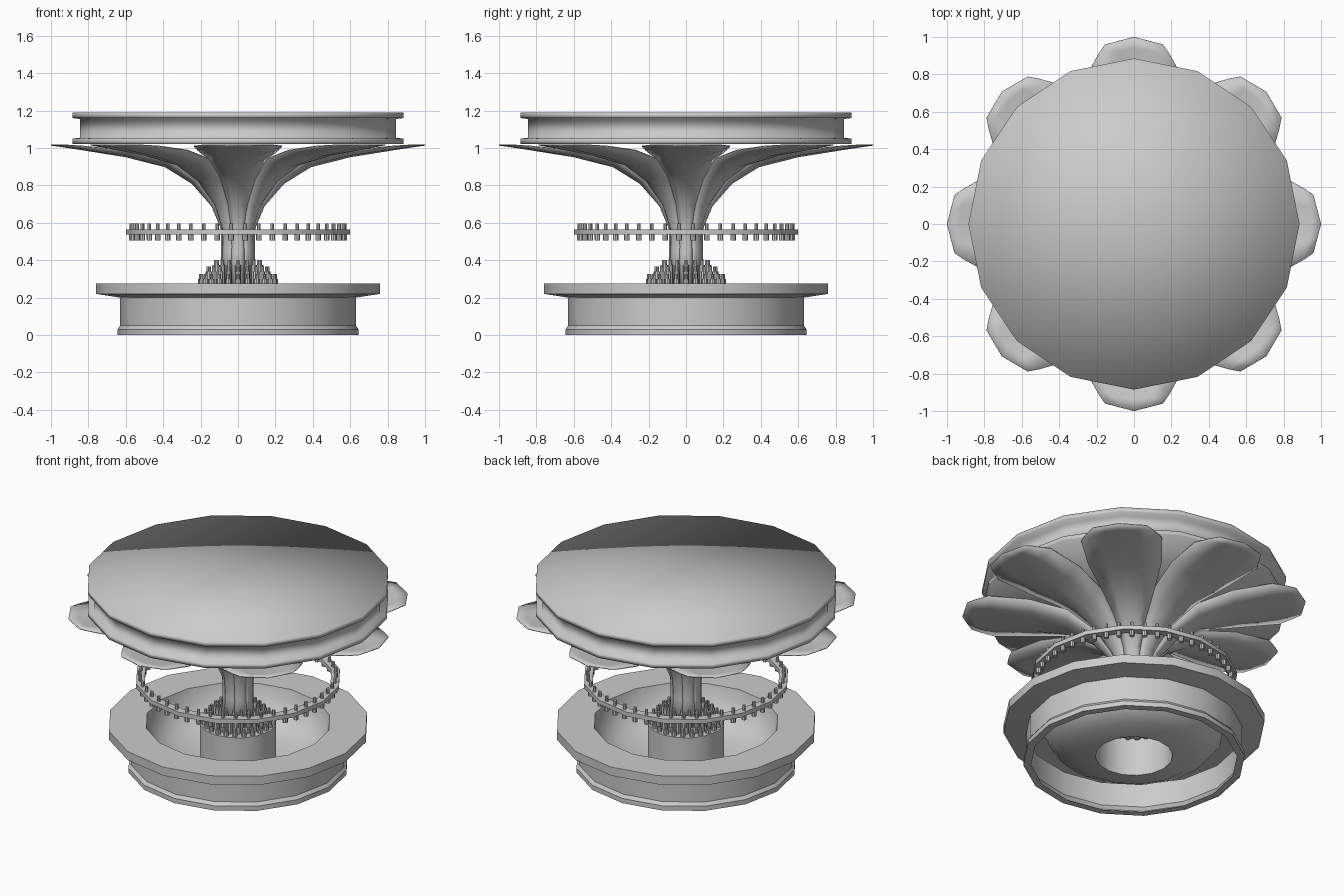
import bpy, bmesh, math
from mathutils import Matrix, Vector

cube = bpy.data.objects.get("Cube")
if cube:
    bpy.data.objects.remove(cube, do_unlink=True)

stone = bpy.data.materials.new("pale_grey_stone")
stone.use_nodes = True
GREY = (0.6, 0.6, 0.6, 1)
stone.diffuse_color = GREY
stone.node_tree.nodes["Principled BSDF"].inputs["Base Color"].default_value = GREY
SIDES = 16


def finish(name, bm, angle=None):
    mesh = bpy.data.meshes.new(name)
    bm.to_mesh(mesh)
    bm.free()
    mesh.materials.append(stone)
    obj = bpy.data.objects.new(name, mesh)
    bpy.context.collection.objects.link(obj)
    bpy.ops.object.select_all(action='DESELECT')
    obj.select_set(True)
    bpy.context.view_layer.objects.active = obj
    if angle:
        bpy.ops.object.shade_smooth_by_angle(angle=math.radians(angle))
    else:
        bpy.ops.object.shade_smooth()
    return obj


def lathe(name, profile, closed=False, angle=None):
    """Spin a (radius, height) profile around the z axis."""
    bm = bmesh.new()
    verts = [bm.verts.new((r, 0, z)) for r, z in profile]
    pairs = list(zip(verts, verts[1:]))
    if closed:
        pairs.append((verts[-1], verts[0]))
    edges = [bm.edges.new(p) for p in pairs]
    bmesh.ops.spin(bm, geom=verts + edges, axis=(0, 0, 1), cent=(0, 0, 0),
                   angle=math.tau, steps=SIDES, use_merge=False)
    bmesh.ops.remove_doubles(bm, verts=bm.verts, dist=0.0005)
    bmesh.ops.recalc_face_normals(bm, faces=bm.faces)
    return finish(name, bm, angle)


def post_circle(name, count, radius, parts, phase=0.0):
    """Circle of upright posts; each part is (post radius, bottom, top)."""
    bm = bmesh.new()
    for i in range(count):
        a = math.tau * (i + phase) / count
        for r, low, high in parts:
            place = Matrix.Translation((radius * math.cos(a), radius * math.sin(a),
                                        (low + high) / 2))
            bmesh.ops.create_cone(bm, cap_ends=True, segments=8, radius1=r,
                                  radius2=r, depth=high - low, matrix=place)
    return finish(name, bm, 40)


# Basin: foot, wall, overhanging rim, dished floor and central pedestal
lathe("basin", [(0.60, 0.0), (0.645, 0.0), (0.645, 0.03), (0.63, 0.05),
                (0.63, 0.20), (0.76, 0.22), (0.76, 0.275), (0.54, 0.275),
                (0.52, 0.18), (0.46, 0.10), (0.36, 0.05), (0.225, 0.03),
                (0.225, 0.275), (0.0, 0.275)], angle=35)

# Canopy: two flanges with a waist between them
lathe("canopy", [(0.0, 1.022), (0.885, 1.022), (0.885, 1.05), (0.845, 1.055),
                 (0.845, 1.155), (0.885, 1.16), (0.885, 1.19), (0.0, 1.19)])

# Petals: flaring blades rising from the stem; rows are radius, height,
# half width, how far the sides curl inward, how far the sides fall short
ROWS = [(0.095, 0.27, 0.036, 0.008, 0), (0.088, 0.45, 0.034, 0.008, 0),
        (0.09, 0.57, 0.036, 0.01, 0), (0.14, 0.69, 0.055, 0.02, 0),
        (0.245, 0.81, 0.1, 0.04, 0), (0.39, 0.90, 0.155, 0.045, 0),
        (0.60, 0.953, 0.215, 0.035, 0), (0.83, 0.99, 0.235, 0.02, 0),
        (0.94, 1.007, 0.19, 0.008, 0.03), (1.0, 1.015, 0.155, 0.002, 0.04)]
COLUMNS = (-1, -0.5, 0, 0.5, 1)
bm = bmesh.new()
for k in range(8):
    turn = Matrix.Rotation(math.tau * k / 8, 3, 'Z')
    grid = []
    for i, (r, z, half, curl, short) in enumerate(ROWS):
        before, after = ROWS[max(i - 1, 0)], ROWS[min(i + 1, len(ROWS) - 1)]
        slope = Vector((after[0] - before[0], after[1] - before[1])).normalized()
        line = []
        for t in COLUMNS:
            bend = curl * t * t
            p = Vector((r - bend * slope.y - short * abs(t), half * t,
                        z + bend * slope.x))
            line.append(bm.verts.new(turn @ p))
        grid.append(line)
    for a, b in zip(grid, grid[1:]):
        for j in range(len(COLUMNS) - 1):
            bm.faces.new((a[j], a[j + 1], b[j + 1], b[j]))
bmesh.ops.recalc_face_normals(bm, faces=bm.faces)
petals = finish("petals", bm)
thick = petals.modifiers.new("thickness", 'SOLIDIFY')
thick.thickness = 0.005
thick.offset = 0

# Floating ring carrying spray nozzles
lathe("nozzle_ring", [(0.55, 0.538), (0.60, 0.538), (0.60, 0.565), (0.55, 0.565)],
      closed=True, angle=35)
post_circle("ring_nozzles", 48, 0.57, [(0.015, 0.505, 0.55), (0.01, 0.55, 0.597)], 0.5)

# Stepped clusters of nozzles around the stem
for label, count, radius, top in (("outer", 24, 0.2, 0.325),
                                  ("middle", 20, 0.16, 0.365),
                                  ("inner", 16, 0.12, 0.40)):
    post_circle(label + "_stem_nozzles", count, radius,
                [(0.015, 0.26, top - 0.025), (0.009, top - 0.03, top)])
